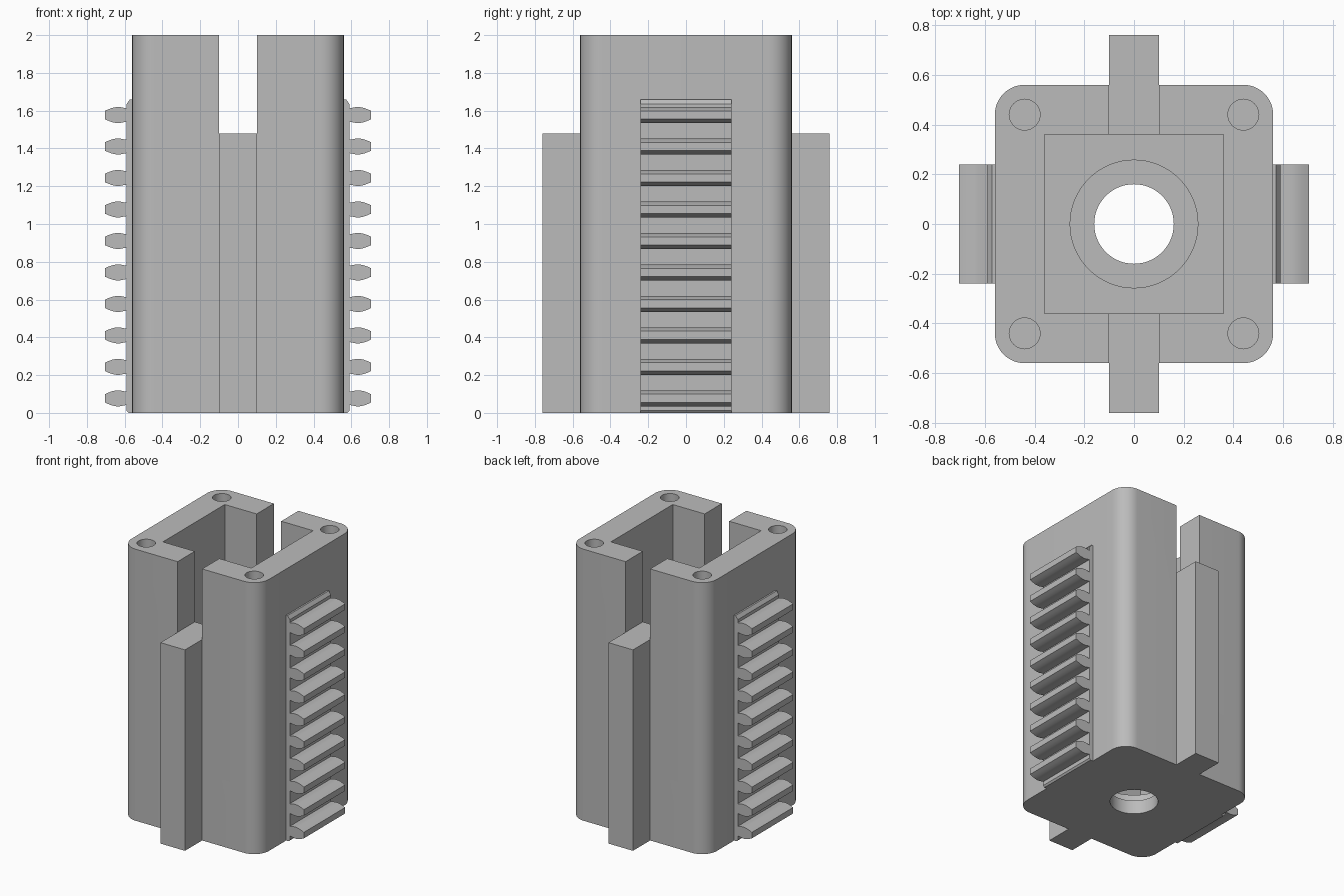
import bpy, bmesh, math

cube = bpy.data.objects.get("Cube")
if cube:
    bpy.data.objects.remove(cube, do_unlink=True)

grey = bpy.data.materials.new("plain grey")
grey.use_nodes = True
grey.diffuse_color = (0.5, 0.5, 0.5, 1)
grey.node_tree.nodes["Principled BSDF"].inputs["Base Color"].default_value = (0.5, 0.5, 0.5, 1)


def add_object(name, bm):
    bmesh.ops.recalc_face_normals(bm, faces=bm.faces)
    mesh = bpy.data.meshes.new(name)
    bm.to_mesh(mesh)
    bm.free()
    mesh.materials.append(grey)
    obj = bpy.data.objects.new(name, mesh)
    bpy.context.collection.objects.link(obj)
    return obj


def box(name, lo, hi, corner=0):
    bm = bmesh.new()
    bmesh.ops.create_cube(bm, size=1)
    for v in bm.verts:
        v.co = [b if c > 0 else a for a, b, c in zip(lo, hi, v.co)]
    if corner:
        upright = [e for e in bm.edges if abs(e.verts[0].co.z - e.verts[1].co.z) > 0.1]
        bmesh.ops.bevel(bm, geom=upright, offset=corner, segments=12, profile=0.5, affect='EDGES')
    return add_object(name, bm)


def cylinder(name, x, y, radius, bottom, top, sides=48):
    bm = bmesh.new()
    bmesh.ops.create_cone(bm, cap_ends=True, segments=sides, radius1=radius,
                          radius2=radius, depth=top - bottom)
    bmesh.ops.translate(bm, verts=bm.verts, vec=(x, y, (top + bottom) / 2))
    return add_object(name, bm)


def cut(target, cutter):
    cutter.hide_render = True
    mod = target.modifiers.new("cut", 'BOOLEAN')
    mod.operation = 'DIFFERENCE'
    mod.solver = 'EXACT'
    mod.object = cutter
    bpy.context.view_layer.objects.active = target
    bpy.ops.object.modifier_apply(modifier=mod.name)
    bpy.data.objects.remove(cutter, do_unlink=True)


def smooth(obj):
    bpy.ops.object.select_all(action='DESELECT')
    obj.select_set(True)
    bpy.context.view_layer.objects.active = obj
    bpy.ops.object.shade_smooth_by_angle(angle=math.radians(30))


def extrude_profile(bm, points, half_width):
    """Closed x-z outline extruded along y."""
    face = bm.faces.new([bm.verts.new((x, -half_width, z)) for x, z in points])
    new = bmesh.ops.extrude_face_region(bm, geom=[face])["geom"]
    bmesh.ops.translate(bm, vec=(0, 2 * half_width, 0),
                        verts=[g for g in new if isinstance(g, bmesh.types.BMVert)])


# Housing: rounded square column with pocket, bore, slots and screw holes
HALF, POCKET, SLOT_Z = 0.56, 0.36, 1.48
body = box("housing", (-HALF, -HALF, 0), (HALF, HALF, 2), corner=0.12)
cut(body, box("pocket_cutter", (-POCKET, -POCKET, 0.2), (POCKET, POCKET, 2.2)))
cut(body, box("slot_cutter", (-0.1, -1, SLOT_Z), (0.1, 1, 2.2)))
cut(body, cylinder("recess_cutter", 0, 0, 0.257, 0.1, 0.3, 64))
cut(body, cylinder("bore_cutter", 0, 0, 0.16, -0.1, 0.3, 64))
for sx in (-1, 1):
    for sy in (-1, 1):
        cut(body, cylinder("screw_cutter", sx * 0.44, sy * 0.44, 0.062, 1.5, 2.2, 32))
smooth(body)

# Guide rails below the slots
for name, y in (("front_rail", -0.66), ("back_rail", 0.66)):
    box(name, (-0.1, y - 0.1, 0), (0.1, y + 0.1, SLOT_Z))

# Toothed racks on both sides
ROOT, TIP, TOP = 0.59, 0.705, 1.66
FLANK = [(0.58, 0.034), (0.6, 0.037), (0.625, 0.042), (0.645, 0.042),
         (0.665, 0.038), (0.685, 0.031), (TIP, 0.022)]
for name, side in (("left_rack", 1), ("right_rack", -1)):
    bm = bmesh.new()
    plate = [(0.55, 0), (ROOT - 0.01, 0), (ROOT, 0.012), (ROOT, TOP - 0.025),
             (ROOT - 0.018, TOP), (0.55, TOP)]
    extrude_profile(bm, [(side * x, z) for x, z in plate], 0.24)
    for i in range(10):
        mid = 0.077 + i / 6
        outline = [(x, mid + h) for x, h in FLANK]
        outline += [(x, mid - h) for x, h in reversed(FLANK)]
        extrude_profile(bm, [(side * x, z) for x, z in outline], 0.24)
    smooth(add_object(name, bm))
